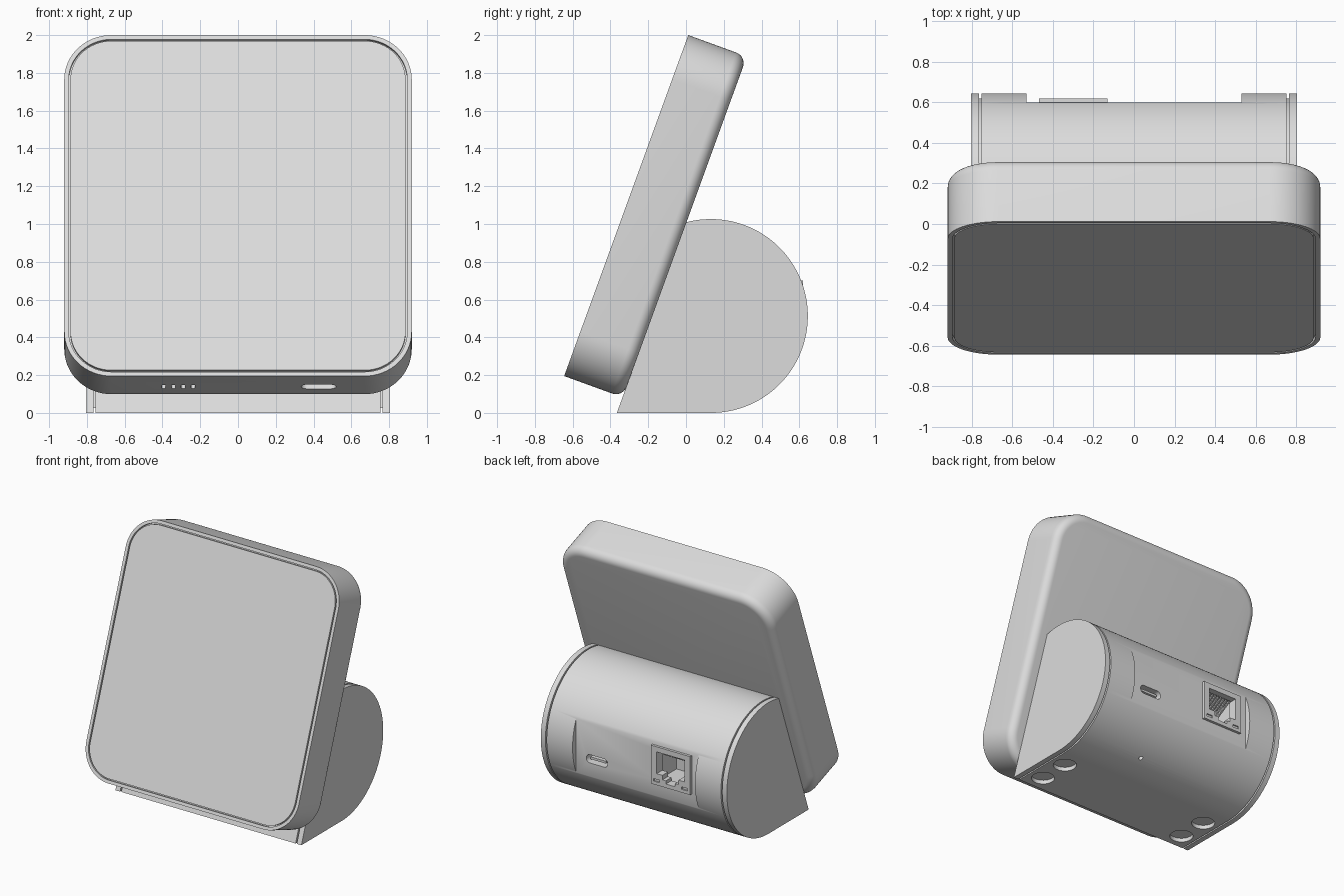
import bpy, bmesh
from math import sin, cos, acos, pi, radians
from mathutils import Matrix, Vector

if "Cube" in bpy.data.objects:
    bpy.data.objects.remove(bpy.data.objects["Cube"])

grey = bpy.data.materials.new("light_grey")
grey.use_nodes = True
GREY = (0.72, 0.72, 0.72, 1)
grey.diffuse_color = GREY
grey.node_tree.nodes["Principled BSDF"].inputs["Base Color"].default_value = GREY

TILT = radians(20)
TABLET = Matrix.Translation((0, -0.645, 0.195)) @ Matrix.Rotation(-TILT, 4, 'X')


def loft(name, rings, matrix=Matrix()):
    """Skin equal-length rings of points and cap both ends."""
    bm = bmesh.new()
    loops = [[bm.verts.new(p) for p in ring] for ring in rings]
    for a, b in zip(loops, loops[1:]):
        for i in range(len(a)):
            j = (i + 1) % len(a)
            bm.faces.new((a[i], a[j], b[j], b[i]))
    bm.faces.new(loops[0])
    bm.faces.new(loops[-1])
    bmesh.ops.recalc_face_normals(bm, faces=bm.faces)
    bm.transform(matrix)
    mesh = bpy.data.meshes.new(name)
    bm.to_mesh(mesh)
    bm.free()
    mesh.materials.append(grey)
    obj = bpy.data.objects.new(name, mesh)
    bpy.context.collection.objects.link(obj)
    return obj


def rounded(w, h, r, n=8):
    """Rounded rectangle as (a, b) pairs, centred on the origin."""
    pts = []
    for k, (sx, sy) in enumerate(((1, 1), (-1, 1), (-1, -1), (1, -1))):
        for i in range(n + 1):
            t = (k + i / n) * pi / 2
            pts.append((sx * (w / 2 - r) + r * cos(t), sy * (h / 2 - r) + r * sin(t)))
    return pts


def box(name, x, y, z, matrix=Matrix()):
    ring = [(x[0], z[0]), (x[1], z[0]), (x[1], z[1]), (x[0], z[1])]
    return loft(name, [[(a, d, b) for a, b in ring] for d in y], matrix)


def pill(name, centre, w, h, depth, axis, matrix=Matrix()):
    """Round-ended prism centred on a point; axis is 'Y' or 'Z'."""
    shape = rounded(w, h, min(w, h) * 0.499)
    rings = []
    for d in (-depth / 2, depth / 2):
        offs = [(a, d, b) if axis == 'Y' else (a, b, d) for a, b in shape]
        rings.append([Vector(centre) + Vector(o) for o in offs])
    return loft(name, rings, matrix)


def activate(obj):
    bpy.ops.object.select_all(action='DESELECT')
    bpy.context.view_layer.objects.active = obj
    obj.select_set(True)


def cut(obj, cutters):
    activate(obj)
    for c in cutters:
        c.hide_render = True
        mod = obj.modifiers.new("cut", 'BOOLEAN')
        mod.operation, mod.solver, mod.object = 'DIFFERENCE', 'EXACT', c
        bpy.ops.object.modifier_apply(modifier=mod.name)
        bpy.data.objects.remove(c)


def smooth(obj):
    activate(obj)
    bpy.ops.object.shade_smooth_by_angle(angle=radians(25))


# Tilted screen housing: screen groove, sharp front edge, rounded back edge
W, H, T, R, FILLET = 1.84, 1.921, 0.33, 0.25, 0.06
steps = [(0.033, 0), (0.033, 0.02), (0.024, 0.02), (0.024, 0), (0, 0)]
for i in range(9):
    t = i / 8 * pi / 2
    steps.append((FILLET * (1 - cos(t)), T - FILLET * (1 - sin(t))))
housing = loft("screen_housing", [
    [(a, y, b + H / 2) for a, b in rounded(W - 2 * d, H - 2 * d, R - d, 16)]
    for d, y in steps], TABLET)

# Bottom edge openings: four small slots and a port
holes = [pill("cutter", (-0.394 + 0.052 * i, T / 2, 0), 0.022, 0.055, 0.12, 'Z', TABLET)
         for i in range(4)]
holes.append(pill("cutter", (0.427, T / 2, 0), 0.185, 0.065, 0.2, 'Z', TABLET))
cut(housing, holes)
smooth(housing)
box("housing_port_tongue", (0.36, 0.494), (0.156, 0.174), (0.02, 0.11), TABLET)

# Base: round drum with flat bottom and slanted front, grooved near both ends
RAD, CY = 0.513, 0.132
FRONT = -0.366 * cos(TILT)


def drum_ring(x, d):
    r, c = RAD - d, FRONT + d
    end = acos((c - CY * cos(TILT) + RAD * sin(TILT)) / r) - TILT
    pts = [(x, (c + d * sin(TILT)) / cos(TILT), d)]
    for i in range(73):
        t = -pi / 2 + (end + pi / 2) * i / 72
        pts.append((x, CY + r * cos(t), RAD + r * sin(t)))
    return pts


sections = [(0.805, 0), (0.765, 0), (0.765, 0.025), (0.754, 0.025), (0.754, 0)]
sections += [(-x, d) for x, d in reversed(sections)]
base = loft("base_drum", [drum_ring(x, d) for x, d in sections])

# Recessed port panel, ports, foot wells and pinhole
cutters = [box("cutter", (-0.53, 0.53), (0.6, 0.8), (0.2, 0.8)),
           box("cutter", (-0.43, -0.17), (0.36, 0.7), (0.425, 0.665)),
           pill("cutter", (0.35, 0.6, 0.44), 0.185, 0.065, 0.2, 'Y'),
           pill("cutter", (0.235, 0.355, 0.05), 0.03, 0.03, 0.1, 'Z')]
for x in (-0.64, 0.64):
    for y in (-0.24, 0.0):
        cutters.append(pill("cutter", (x, y, 0), 0.165, 0.165, 0.06, 'Z'))
cut(base, cutters)
smooth(base)
box("rear_port_tongue", (0.283, 0.417), (0.5, 0.585), (0.431, 0.449))

# Network socket: raised frame with a keyed opening and two indicator windows
frame = box("network_socket_frame", (-0.47, -0.13), (0.55, 0.62), (0.4, 0.7))
cut(frame, [box("cutter", (-0.42, -0.18), (0.5, 0.7), (0.49, 0.66)),
            box("cutter", (-0.37, -0.23), (0.5, 0.7), (0.455, 0.5)),
            box("cutter", (-0.34, -0.26), (0.5, 0.7), (0.43, 0.47)),
            box("cutter", (-0.445, -0.395), (0.61, 0.7), (0.425, 0.445)),
            box("cutter", (-0.205, -0.155), (0.61, 0.7), (0.425, 0.445))])

# Sloping spring contacts inside the socket
for i in range(8):
    x = -0.3 + (i - 3.5) * 0.025
    slope = Matrix.Translation((x, 0.59, 0.645)) @ Matrix.Rotation(radians(30), 4, 'X')
    box(f"socket_contact_{i + 1}", (-0.006, 0.006), (-0.2, 0), (-0.006, 0.006), slope)
